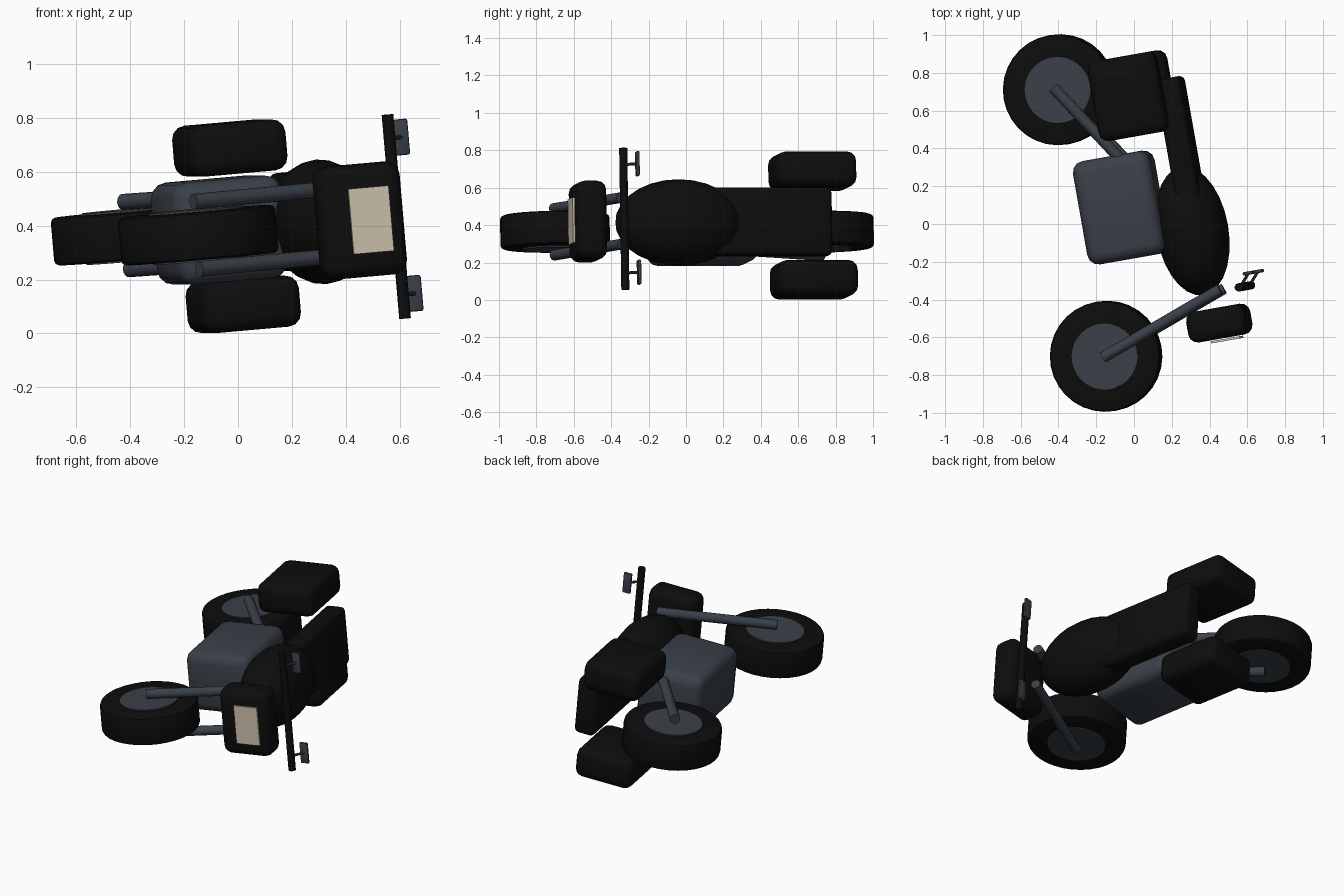
import bpy, bmesh, math
from mathutils import Matrix, Vector

if "Cube" in bpy.data.objects:
    bpy.data.objects.remove(bpy.data.objects["Cube"])

# Bike frame: +X is the bike's up, -Y its forward, Z its width.
# The whole bike lies on its side, rolled 5 degrees and turned 10 degrees.
POSE = (Matrix.Translation((0, 0, 0.388))
        @ Matrix.Rotation(math.radians(10), 4, 'Z')
        @ Matrix.Rotation(math.radians(-5), 4, 'Y'))


def material(name, rgb):
    m = bpy.data.materials.new(name)
    m.diffuse_color = (*rgb, 1)
    m.use_nodes = True
    m.node_tree.nodes["Principled BSDF"].inputs["Base Color"].default_value = m.diffuse_color
    return m


BLACK = material("black", (0.004, 0.004, 0.004))
STEEL = material("dark_steel", (0.042, 0.052, 0.066))
LAMP = material("lamp_cream", (0.62, 0.55, 0.42))


def finish(name, bm, mat, place=Matrix.Identity(4)):
    bmesh.ops.recalc_face_normals(bm, faces=bm.faces)
    bmesh.ops.transform(bm, matrix=POSE @ place, verts=bm.verts)
    me = bpy.data.meshes.new(name)
    bm.to_mesh(me)
    bm.free()
    me.materials.append(mat)
    ob = bpy.data.objects.new(name, me)
    bpy.context.collection.objects.link(ob)
    bpy.ops.object.select_all(action='DESELECT')
    ob.select_set(True)
    bpy.context.view_layer.objects.active = ob
    bpy.ops.object.shade_smooth_by_angle(angle=math.radians(35))
    return ob


def box(name, centre, size, mat, bevel=0.0, segments=3):
    bm = bmesh.new()
    bmesh.ops.create_cube(bm, size=1)
    bmesh.ops.scale(bm, vec=size, verts=bm.verts)
    if bevel:
        bmesh.ops.bevel(bm, geom=bm.edges[:], offset=bevel, segments=segments,
                        profile=0.5, affect='EDGES', clamp_overlap=True)
    return finish(name, bm, mat, Matrix.Translation(centre))


def tube(name, a, b, radius, mat, sides=16):
    a, b = Vector(a), Vector(b)
    bm = bmesh.new()
    bmesh.ops.create_cone(bm, cap_ends=True, segments=sides, radius1=radius,
                          radius2=radius, depth=(b - a).length)
    turn = (b - a).to_track_quat('Z', 'Y').to_matrix().to_4x4()
    return finish(name, bm, mat, Matrix.Translation((a + b) / 2) @ turn)


def lathe(name, profile, centre, mat, sides=32):
    # closed (radius, width) profile spun about the axle
    bm = bmesh.new()
    vs = [bm.verts.new((r, 0, z)) for r, z in profile]
    es = [bm.edges.new((vs[i], vs[(i + 1) % len(vs)])) for i in range(len(vs))]
    bmesh.ops.spin(bm, geom=vs + es, cent=(0, 0, 0), axis=(0, 0, 1),
                   angle=math.tau, steps=sides, use_duplicate=False)
    bmesh.ops.remove_doubles(bm, verts=bm.verts, dist=1e-5)
    return finish(name, bm, mat, Matrix.Translation(centre))


# Wheels: tyre ring and steel hub disc
TYRE = [(0.16, -0.089), (0.275, -0.089), (0.288, -0.083), (0.293, -0.07),
        (0.293, 0.07), (0.288, 0.083), (0.275, 0.089), (0.16, 0.089)]
for end, y in (("front", -0.664), ("rear", 0.769)):
    axle = (-0.268, y, 0)
    lathe(end + "_tyre", TYRE, axle, BLACK)
    tube(end + "_hub", (-0.268, y, -0.096), (-0.268, y, 0.096), 0.175, STEEL, 32)

# Body
box("engine", (-0.053, 0.098, 0), (0.418, 0.555, 0.38), STEEL, 0.06)
box("seat", (0.32, 0.40, 0), (0.132, 0.66, 0.365), BLACK, 0.03)
tank = bmesh.new()
bmesh.ops.create_uvsphere(tank, u_segments=24, v_segments=14, radius=1)
bmesh.ops.scale(tank, vec=(0.192, 0.232, 0.345), verts=tank.verts)
finish("fuel_tank", tank, BLACK, Matrix.Translation((0.299, -0.09, 0))
       @ Matrix.Rotation(math.radians(90), 4, 'X')
       @ Matrix.Scale(1, 4))

# Headlight housing and lens plate
box("headlight_housing", (0.355, -0.595, 0), (0.318, 0.165, 0.42), BLACK, 0.05)
box("headlight_lens", (0.381, -0.688, 0), (0.152, 0.012, 0.243), LAMP)

# Handlebar
tube("handlebar", (0.523, -0.427, -0.38), (0.523, -0.427, 0.38), 0.022, BLACK)

# Paired parts on both sides
for side, s in (("left", -1), ("right", 1)):
    tube(side + "_fork", (-0.276, -0.668, s * 0.125), (0.40, -0.42, s * 0.125),
         0.029, STEEL)
    tube(side + "_rear_strut", (-0.285, 0.785, s * 0.125), (0.0, 0.35, s * 0.125),
         0.03, STEEL)
    box(side + "_saddlebag", (0.113, 0.67, s * 0.291), (0.37, 0.43, 0.19),
        BLACK, 0.05)
    tube(side + "_mirror_stem", (0.523, -0.425, s * 0.291),
         (0.58, -0.361, s * 0.291), 0.008, STEEL, 10)
    box(side + "_mirror", (0.58, -0.361, s * 0.291), (0.054, 0.018, 0.134),
        STEEL, 0.008, 2)
